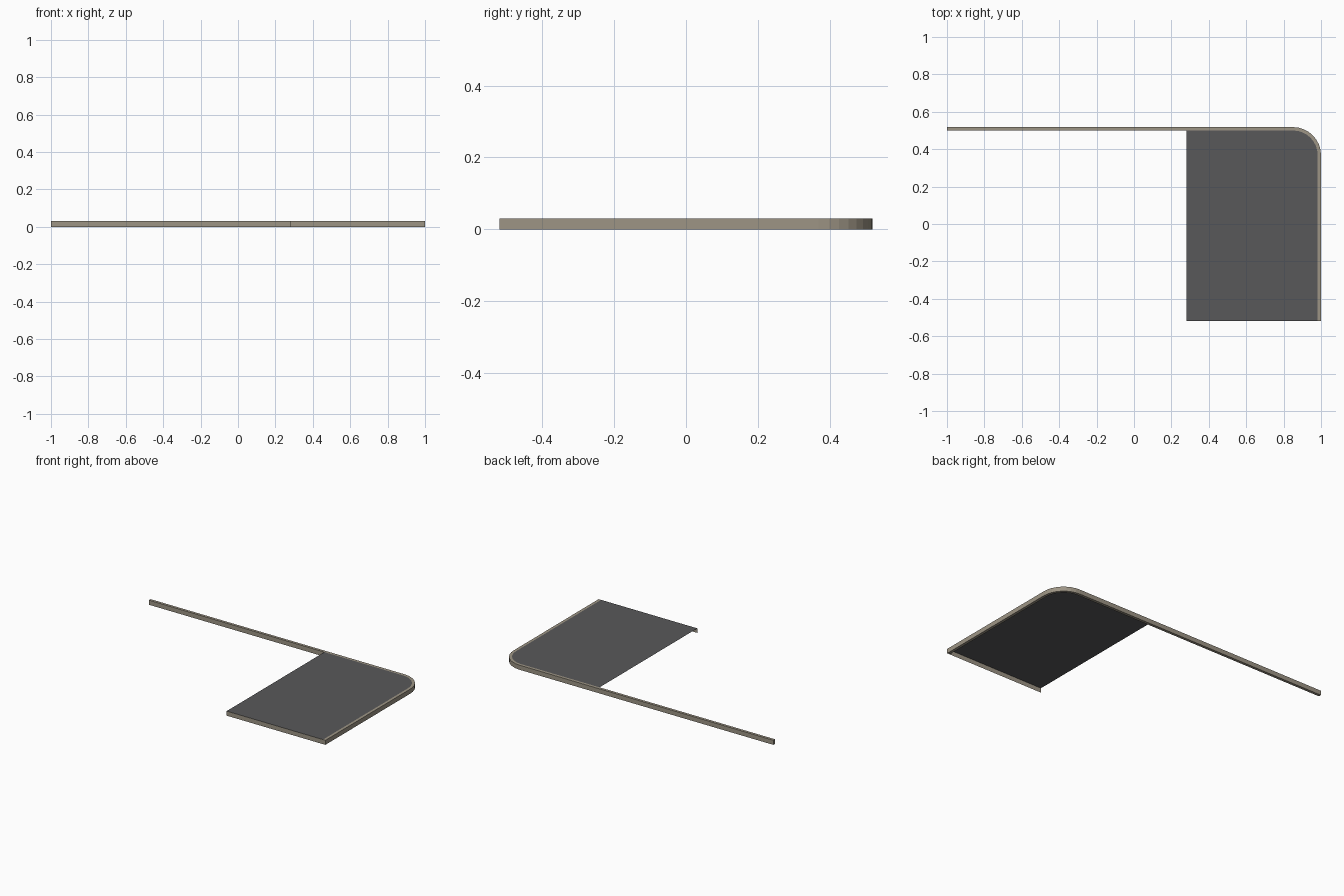
import bpy
import bmesh
from math import sin, cos, pi

cube = bpy.data.objects.get("Cube")
if cube:
    bpy.data.objects.remove(cube, do_unlink=True)

# Main dimensions
HALF_X, HALF_Y = 1.0, 0.518
HEIGHT, WIDTH = 0.03, 0.018
RADIUS, STEPS = 0.15, 8
SLAB_LEFT = 0.28


def material(name, color):
    mat = bpy.data.materials.new(name)
    mat.use_nodes = True
    mat.diffuse_color = (*color, 1)
    bsdf = mat.node_tree.nodes["Principled BSDF"]
    bsdf.inputs["Base Color"].default_value = (*color, 1)
    bsdf.inputs["Roughness"].default_value = 0.9
    return mat


def make_object(name, bm, mat):
    mesh = bpy.data.meshes.new(name)
    bm.to_mesh(mesh)
    bm.free()
    mesh.materials.append(mat)
    obj = bpy.data.objects.new(name, mesh)
    bpy.context.collection.objects.link(obj)
    return obj


def corner(radius):
    """Rounded back corner, running from the right side to the back."""
    cx, cy = HALF_X - RADIUS, HALF_Y - RADIUS
    angles = [pi / 2 * i / STEPS for i in range(STEPS + 1)]
    return [(cx + radius * cos(a), cy + radius * sin(a)) for a in angles]


stone = material("warm_grey_stone", (0.34, 0.30, 0.235))
asphalt = material("dark_grey_asphalt", (0.098, 0.098, 0.102))

inner_x, inner_y = HALF_X - WIDTH, HALF_Y - WIDTH
outer = [(HALF_X, -HALF_Y)] + corner(RADIUS) + [(-HALF_X, HALF_Y)]
inner = [(inner_x, -HALF_Y)] + corner(RADIUS - WIDTH) + [(-HALF_X, inner_y)]

# Kerb: a rectangular section swept round the corner, with capped ends
bm = bmesh.new()
rings = []
for (ox, oy), (ix, iy) in zip(outer, inner):
    section = [(ox, oy, 0), (ox, oy, HEIGHT), (ix, iy, HEIGHT), (ix, iy, 0)]
    rings.append([bm.verts.new(p) for p in section])
for a, b in zip(rings, rings[1:]):
    for i in range(4):
        j = (i + 1) % 4
        bm.faces.new((a[i], b[i], b[j], a[j]))
bm.faces.new(rings[0])
bm.faces.new(rings[-1][::-1])
bmesh.ops.recalc_face_normals(bm, faces=bm.faces)
make_object("kerb", bm, stone)

# Paved surface: a sheet level with the kerb top
bm = bmesh.new()
outline = inner[:-1] + [(SLAB_LEFT, inner_y), (SLAB_LEFT, -HALF_Y)]
bm.faces.new([bm.verts.new((x, y, HEIGHT)) for x, y in outline])
make_object("paved_surface", bm, asphalt)

# Front edge: an upright sheet below the front of the paving
bm = bmesh.new()
edge = [(SLAB_LEFT, 0), (inner_x, 0), (inner_x, HEIGHT), (SLAB_LEFT, HEIGHT)]
bm.faces.new([bm.verts.new((x, -HALF_Y, z)) for x, z in edge])
make_object("front_edge", bm, stone)
